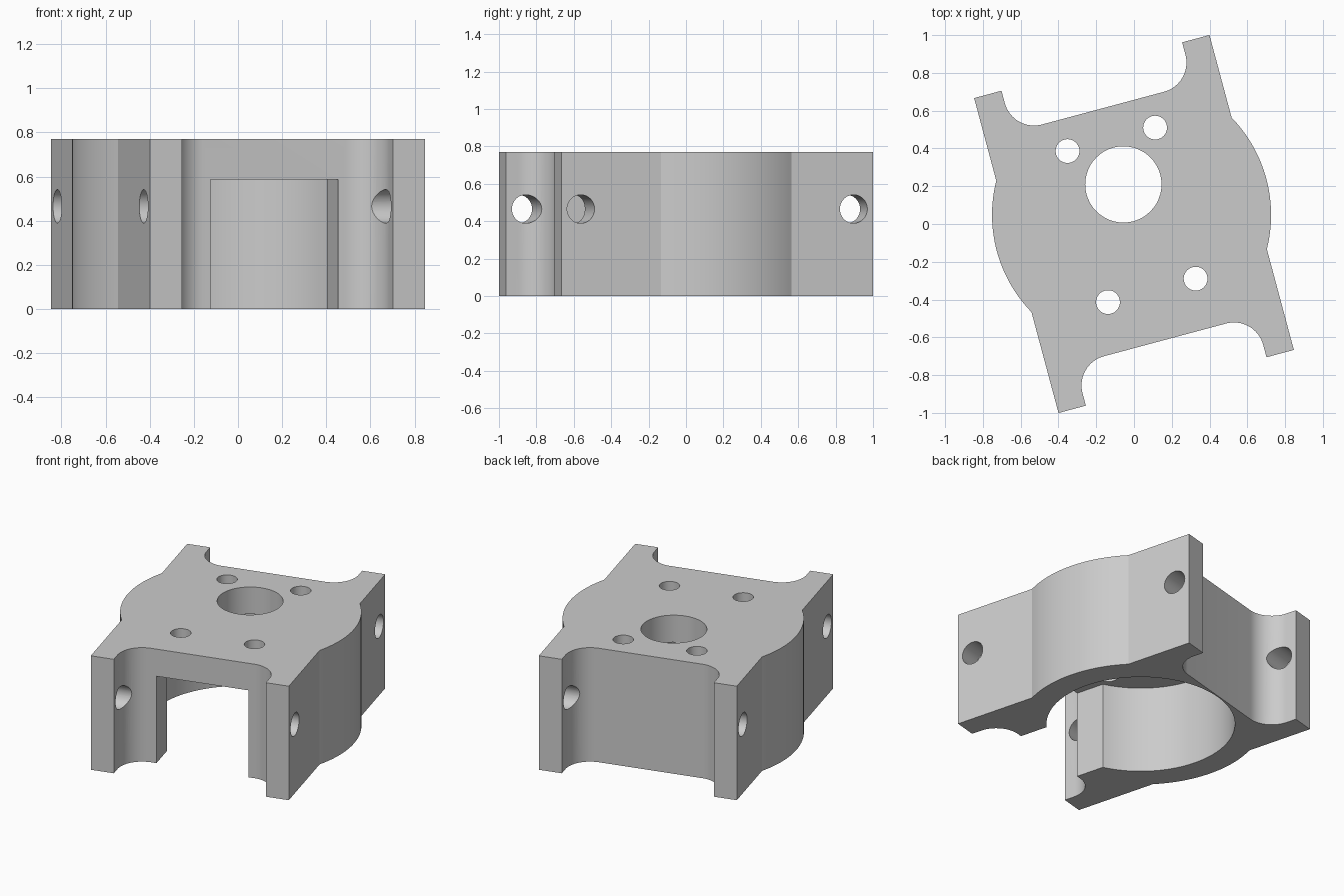
import bpy, bmesh
from math import sin, cos, pi, radians, atan2, hypot
from mathutils import Matrix

if "Cube" in bpy.data.objects:
    bpy.data.objects.remove(bpy.data.objects["Cube"])

HEIGHT, ROOF = 0.77, 0.587      # overall height, underside of the top plate
HALF_W, HALF_L = 0.645, 0.863   # half size including the tabs
FACE = 0.635                    # end faces between the tabs
TAB, FILLET = 0.15, 0.16        # tab thickness, inner corner radius
AXIS = 0.05                     # motor axis offset along the length
BULGE = 0.36                    # half length of the side bulges
SHELL_R, BORE_R, SLOT = hypot(HALF_W, BULGE), 0.577, 0.30


def arc(cx, cy, r, a0, a1, n):
    return [(cx + r * cos(a0 + (a1 - a0) * i / n),
             cy + r * sin(a0 + (a1 - a0) * i / n)) for i in range(n + 1)]


def prism(name, outline, z0, z1):
    bm = bmesh.new()
    base = bm.faces.new([bm.verts.new((x, y, z0)) for x, y in outline])
    top = bmesh.ops.extrude_face_region(bm, geom=[base])["geom"]
    bmesh.ops.translate(bm, vec=(0, 0, z1 - z0),
                        verts=[v for v in top if isinstance(v, bmesh.types.BMVert)])
    bmesh.ops.recalc_face_normals(bm, faces=bm.faces)
    mesh = bpy.data.meshes.new(name)
    bm.to_mesh(mesh)
    bm.free()
    obj = bpy.data.objects.new(name, mesh)
    bpy.context.collection.objects.link(obj)
    return obj


def cut(body, cutter):
    cutter.hide_render = True
    mod = body.modifiers.new(cutter.name, "BOOLEAN")
    mod.operation, mod.solver, mod.object = "DIFFERENCE", "EXACT", cutter
    bpy.context.view_layer.objects.active = body
    bpy.ops.object.modifier_apply(modifier=mod.name)
    bpy.data.objects.remove(cutter)


def drill(body, x, y, r):
    cut(body, prism("drill", arc(x, y, r, 0, 2 * pi, 48)[:-1], ROOF - 0.1, HEIGHT + 0.1))


# Outline: side bulge, then tab with fillet, for each of the four corners
inner = HALF_W - TAB
a = atan2(BULGE, HALF_W)
right_side = arc(0, AXIS, SHELL_R, -a, a, 32)
back_right = [(HALF_W, HALF_L), (inner, HALF_L)] + arc(
    inner - FILLET, FACE + FILLET, FILLET, 0, -pi / 2, 16)
back_left = [(-x, y) for x, y in reversed(back_right)]
left_side = [(-x, y) for x, y in reversed(right_side)]
front = [(x, -y) for x, y in reversed(back_right + back_left)]
bracket = prism("motor_bracket", right_side + back_right + back_left + left_side + front,
                0, HEIGHT)

# Motor bore, open below and through a slot to the front
b = atan2(SLOT, hypot(BORE_R, 0) * cos(0)) if SLOT > BORE_R else atan2(
    SLOT, (BORE_R ** 2 - SLOT ** 2) ** 0.5)
pocket = arc(0, AXIS, BORE_R, -pi / 2 + b, 1.5 * pi - b, 96) + [(-SLOT, -1), (SLOT, -1)]
cut(bracket, prism("pocket", pocket, -0.1, ROOF))

# Shaft hole and four screw holes in the top plate
drill(bracket, 0, 0.217, 0.202)
for sx in (-1, 1):
    for sy in (-1, 1):
        drill(bracket, 0.24 * sx, AXIS + 0.414 * sy, 0.063)

# Cross holes through the tabs
for side in (-1, 1):
    cross = prism("cross_drill", arc(0, 0, 0.076, 0, 2 * pi, 48)[:-1], -1, 1)
    cross.data.transform(Matrix.Translation((0, 0.755 * side, 0.465))
                         @ Matrix.Rotation(pi / 2, 4, "Y"))
    cut(bracket, cross)

# Final pose, shading and colour
bracket.data.transform(Matrix.Rotation(radians(15), 4, "Z"))
bpy.ops.object.select_all(action="DESELECT")
bracket.select_set(True)
bpy.context.view_layer.objects.active = bracket
bpy.ops.object.shade_smooth_by_angle(angle=radians(12))

grey = bpy.data.materials.new("plain_grey")
grey.use_nodes = True
grey.diffuse_color = (0.6, 0.6, 0.6, 1)
grey.node_tree.nodes["Principled BSDF"].inputs["Base Color"].default_value = (0.6, 0.6, 0.6, 1)
bracket.data.materials.clear()
bracket.data.materials.append(grey)
